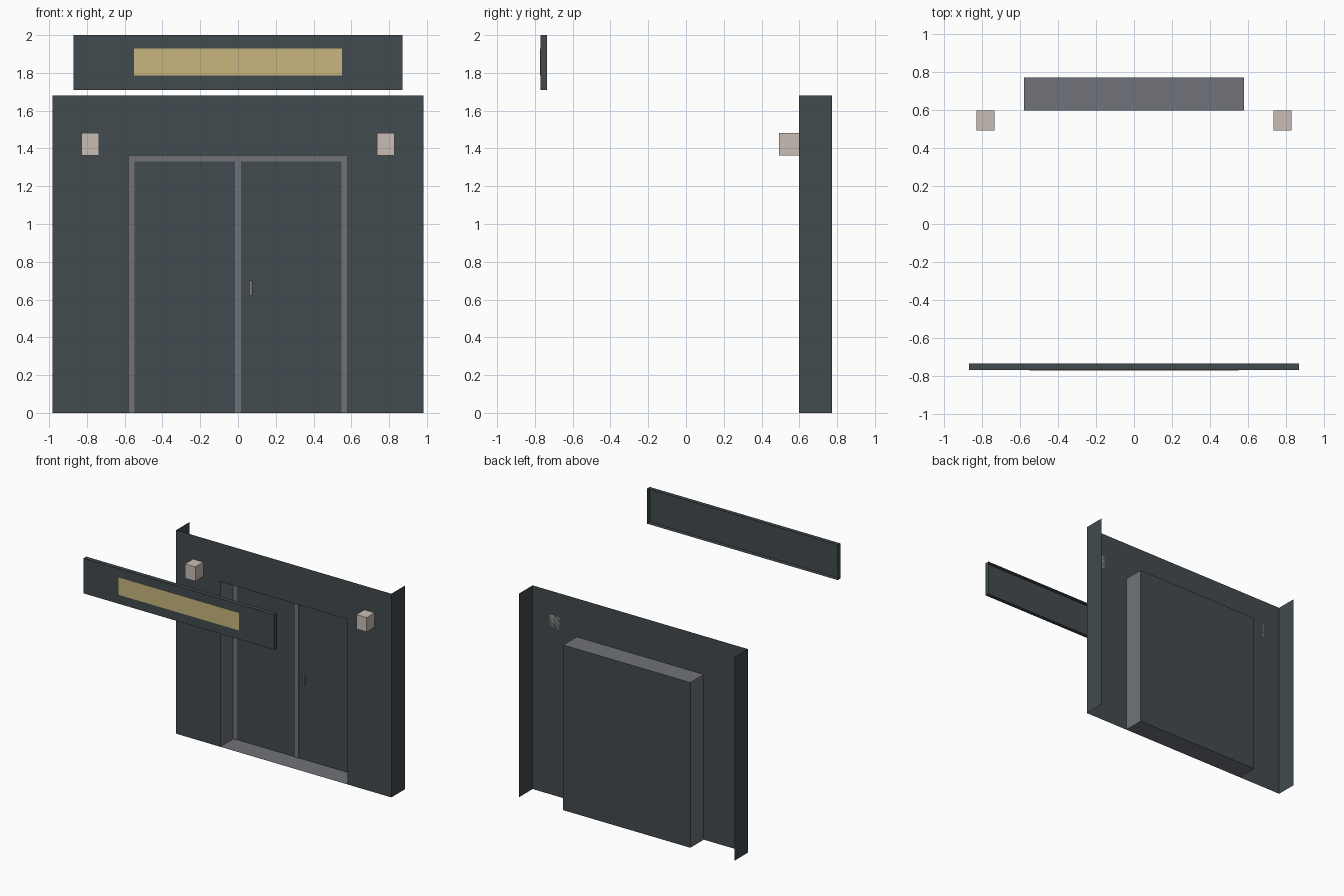
import bpy

if "Cube" in bpy.data.objects:
    bpy.data.objects.remove(bpy.data.objects["Cube"])


def material(name, rgb):
    m = bpy.data.materials.new(name)
    m.diffuse_color = (*rgb, 1)
    m.use_nodes = True
    m.node_tree.nodes["Principled BSDF"].inputs["Base Color"].default_value = m.diffuse_color
    return m


DARK = material("dark_slate", (0.054, 0.069, 0.078))
GREY = material("mid_grey", (0.162, 0.171, 0.195))
GOLD = material("pale_gold", (0.578, 0.468, 0.209))
STONE = material("warm_stone", (0.578, 0.509, 0.468))

# Box sides: corner order is x fastest, then y, then z
SIDES = {"left": (0, 4, 6, 2), "right": (1, 3, 7, 5), "front": (0, 1, 5, 4),
         "back": (2, 6, 7, 3), "bottom": (0, 2, 3, 1), "top": (4, 5, 7, 6)}


def box(name, xs, ys, zs, mat, sides=tuple(SIDES), inward=False):
    """Box with only the chosen sides, so thin shells stay open."""
    verts = [(x, y, z) for z in zs for y in ys for x in xs]
    faces = [SIDES[s][::-1] if inward else SIDES[s] for s in sides]
    mesh = bpy.data.meshes.new(name)
    mesh.from_pydata(verts, [], faces)
    mesh.materials.append(mat)
    ob = bpy.data.objects.new(name, mesh)
    bpy.context.collection.objects.link(ob)
    if len(sides) < 6:  # drop corners no side uses
        used = {i for f in faces for i in f}
        if len(used) < 8:
            order = sorted(used)
            remap = {v: i for i, v in enumerate(order)}
            mesh.clear_geometry()
            mesh.from_pydata([verts[i] for i in order], [],
                             [[remap[i] for i in f] for f in faces])
    return ob


FRONT, BACK = 0.597, 0.772     # wall face and door plane
W, H = 0.982, 1.68             # wall half width and height
OW, OH = 0.58, 1.363           # opening half width and height

# Wall sheet around the doorway, with returns at both ends
wall = bpy.data.meshes.new("wall")
v = [(-W, 0), (-OW, 0), (-OW, OH), (OW, OH), (OW, 0), (W, 0), (W, H), (-W, H)]
wall.from_pydata([(x, FRONT, z) for x, z in v], [], [range(8)])
wall.materials.append(DARK)
bpy.context.collection.objects.link(bpy.data.objects.new("wall", wall))
box("wall_returns", (-W, W), (FRONT, BACK), (0, H), DARK, ("left", "right"))

# Recess lining and the door sheet closing it
box("doorway_lining", (-OW, OW), (FRONT, BACK), (0, OH), GREY,
    ("left", "right", "top", "bottom"), inward=True)
box("door_panels", (-OW, OW), (BACK, BACK + 0.001), (0, OH), DARK, ("front",))

# Door frame strips
F0, F1 = BACK - 0.007, BACK - 0.001
box("frame_top", (-OW, OW), (F0, F1), (1.33, OH), GREY)
box("frame_centre", (-0.016, 0.016), (F0, F1), (0, 1.33), GREY)
for side, s in (("left", -1), ("right", 1)):
    box("frame_" + side, sorted((s * 0.547, s * OW)), (F0, F1), (0, 1.33), GREY)
    # Wall lamps
    box("lamp_" + side, sorted((s * 0.735, s * 0.829)), (0.493, FRONT), (1.363, 1.482), STONE)

# Door handle
box("door_handle", (0.059, 0.076), (BACK - 0.018, BACK - 0.001), (0.62, 0.70), GREY)

# Hanging sign: open-backed tray with a raised plate
box("sign_tray", (-0.87, 0.87), (-0.77, -0.735), (1.71, 2.0), DARK,
    ("front", "left", "right", "top", "bottom"))
box("sign_plate", (-0.55, 0.55), (-0.773, -0.7705), (1.785, 1.93), GOLD)
